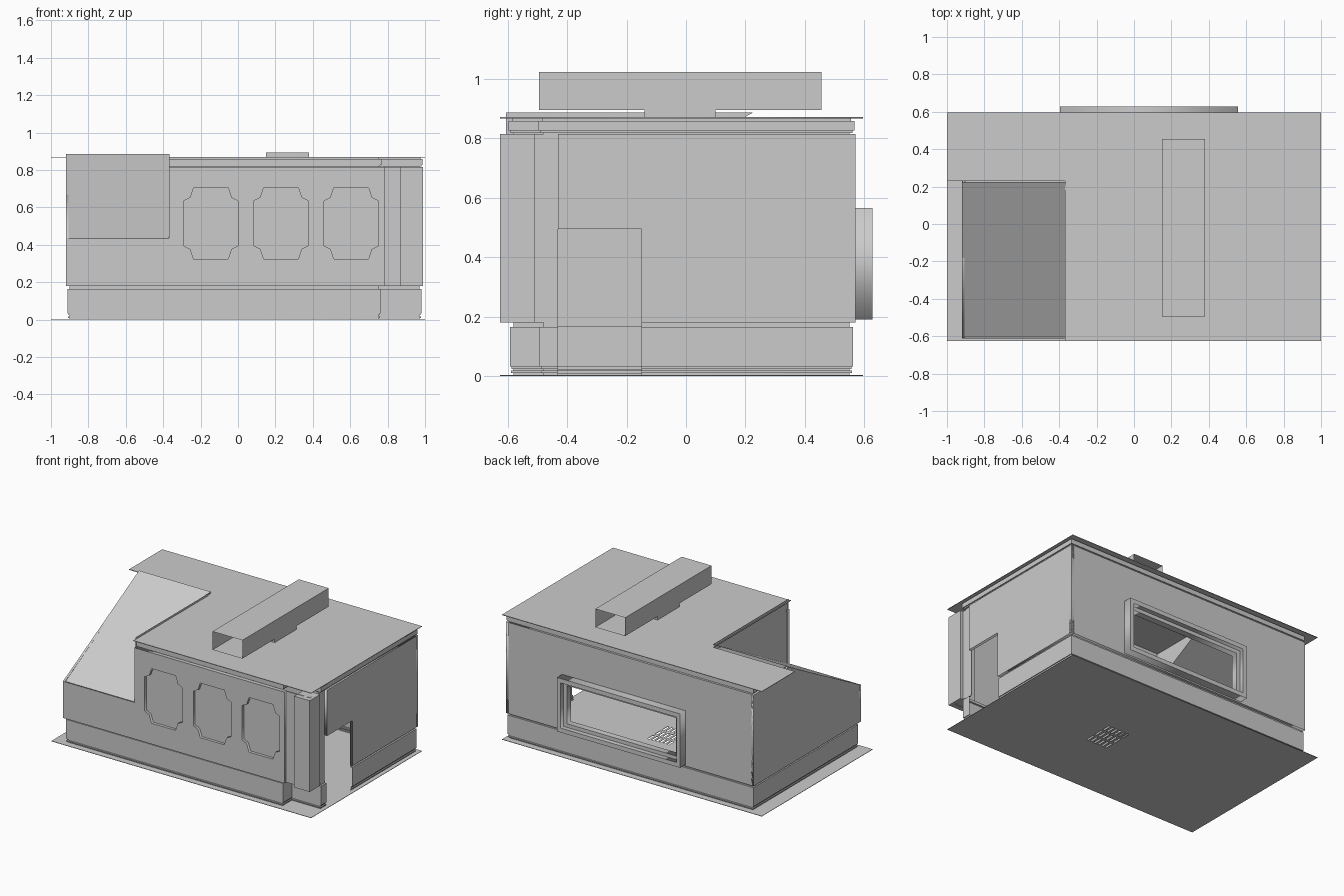
import bpy, bmesh
from math import radians

cube = bpy.data.objects.get("Cube")
if cube:
    bpy.data.objects.remove(cube, do_unlink=True)

grey = bpy.data.materials.new("plain grey")
grey.use_nodes = True
GREY = (0.6, 0.6, 0.6, 1)
grey.diffuse_color = GREY
grey.node_tree.nodes["Principled BSDF"].inputs["Base Color"].default_value = GREY

FACING = {"x": (radians(90), 0, radians(90)), "y": (radians(90), 0, 0), "z": (0, 0, 0)}


def mesh_object(name, bm):
    mesh = bpy.data.meshes.new(name)
    bm.to_mesh(mesh)
    bm.free()
    obj = bpy.data.objects.new(name, mesh)
    mesh.materials.append(grey)
    bpy.context.collection.objects.link(obj)
    return obj


def box(name, x, y, z):
    bm = bmesh.new()
    bmesh.ops.create_cube(bm, size=1)
    for v in bm.verts:
        v.co = [(r[0] + r[1]) / 2 + c * (r[1] - r[0]) for r, c in zip((x, y, z), v.co)]
    return mesh_object(name, bm)


def rect(a0, b0, a1, b1):
    return [(a0, b0), (a1, b0), (a1, b1), (a0, b1)]


def plate(name, axis, low, high, *loops):
    """Flat slab square to an axis; the first loop is the outline, the rest are holes."""
    curve = bpy.data.curves.new(name, "CURVE")
    curve.dimensions, curve.fill_mode = "2D", "BOTH"
    curve.extrude = (high - low) / 2
    for loop in loops:
        spline = curve.splines.new("POLY")
        spline.points.add(len(loop) - 1)
        for p, (a, b) in zip(spline.points, loop):
            p.co = (a, b, 0, 1)
        spline.use_cyclic_u = True
    obj = bpy.data.objects.new(name, curve)
    curve.materials.append(grey)
    obj.rotation_euler = FACING[axis]
    obj.location["xyz".index(axis)] = (low + high) / 2
    bpy.context.collection.objects.link(obj)
    bpy.ops.object.select_all(action="DESELECT")
    bpy.context.view_layer.objects.active = obj
    obj.select_set(True)
    bpy.ops.object.convert(target="MESH")
    return obj


def molding(name, path, profile):
    """Sheet swept along a path of (x, y, outward x, outward y) with (offset, z) profile."""
    bm = bmesh.new()
    rows = [[bm.verts.new((x + d * sx, y + d * sy, z)) for x, y, sx, sy in path]
            for d, z in profile]
    for low, high in zip(rows, rows[1:]):
        for i in range(len(path) - 1):
            bm.faces.new((low[i], low[i + 1], high[i + 1], high[i]))
    return mesh_object(name, bm)


def sheet(name, points):
    bm = bmesh.new()
    bm.faces.new([bm.verts.new(p) for p in points])
    return mesh_object(name, bm)


def ticket(cx, cz, w, h, n):
    """Panel outline with notched corners."""
    quarter = [(w, h - 2 * n), (w - n, h - 1.5 * n), (w - 1.5 * n, h)]
    out = []
    for sx, sz in ((1, 1), (-1, 1), (-1, -1), (1, -1)):
        q = quarter if sx * sz > 0 else quarter[::-1]
        out += [(cx + sx * a, cz + sz * b) for a, b in q]
    return out


# Floor with a slotted drain, and the roof cut away over the sloping corner
slots = [rect(0.09 + i * 0.03, -0.16 + j * 0.08, 0.105 + i * 0.03, -0.1 + j * 0.08)
         for i in range(6) for j in range(3)]
plate("floor", "z", 0, 0.003, rect(-1, -0.625, 1, 0.595), *slots)
plate("roof", "z", 0.867, 0.871, [(-0.37, -0.625), (1, -0.625), (1, 0.595),
                                  (-1, 0.595), (-1, 0.23), (-0.37, 0.23)])
for i, y in enumerate((-0.25, 0.17)):
    box(f"ceiling_beam_{i}", (-0.36, 0.96), (y - 0.045, y + 0.045), (0.83, 0.869))

# Skirting around the room, broken by the doorway
notch = [(0.75, -0.58, 1, -1), (0.75, -0.48, 1, -1), (0.97, -0.48, 1, -1)]
back = [(-0.9, 0.55, -1, 1), (0.97, 0.55, 1, 1)]
molding("skirting", [(0.97, -0.15, 1, 0), back[1], back[0], (-0.9, -0.58, -1, -1)]
        + notch + [(0.97, -0.43, 1, 0)],
        [(0, 0.003), (0, 0.01), (0.008, 0.01), (0.008, 0.018), (0, 0.018), (0, 0.024),
         (0.006, 0.024), (0.006, 0.032), (0.012, 0.032), (0.012, 0.165), (0, 0.165), (0, 0.182)])

# Cornice below the roof
molding("cornice", [(-0.37, -0.58, 0, -1)] + notch + back[::-1] + [(-0.9, 0.2, -1, 0)],
        [(0, 0.81), (0, 0.818), (0.01, 0.818), (0.01, 0.826), (0.017, 0.826),
         (0.017, 0.858), (0.005, 0.858), (0.005, 0.868)])

# Upper walls
panels = [ticket(x, 0.515, 0.145, 0.19, 0.035) for x in (-0.145, 0.23, 0.605)]
plate("front_wall", "y", -0.612, -0.592,
      [(-0.92, 0.18), (0.785, 0.18), (0.785, 0.815), (-0.37, 0.815), (-0.37, 0.435),
       (-0.92, 0.435)], *panels)
plate("front_wall_backing", "y", -0.592, -0.585, rect(-0.36, 0.18, 0.97, 0.815))
box("corner_pillar", (0.87, 0.99), (-0.625, -0.51), (0.18, 0.815))
plate("left_wall_backing", "x", 0.962, 0.968, rect(-0.59, 0.18, -0.43, 0.815))
plate("left_wall", "x", 0.968, 0.988,
      [(-0.15, 0.18), (0.57, 0.18), (0.57, 0.815), (-0.43, 0.815), (-0.43, 0.495),
       (-0.15, 0.495)])
plate("right_wall", "x", -0.92, -0.905,
      [(-0.61, 0.18), (0.57, 0.18), (0.57, 0.815), (0.2, 0.815), (0.2, 0.87), (-0.61, 0.435)])
plate("back_wall", "y", 0.55, 0.57, rect(-0.92, 0.18, 0.988, 0.815),
      rect(-0.36, 0.235, 0.52, 0.525))

# Sloping corner and the upright wall beside it
sheet("sloping_roof", [(-0.92, -0.605, 0.435), (-0.365, -0.605, 0.435),
                       (-0.365, 0.225, 0.886), (-0.92, 0.225, 0.886)])
sheet("slope_side_wall", [(-0.365, -0.605, 0.435), (-0.365, 0.225, 0.886),
                          (-0.365, -0.605, 0.886)])

# Stepped window frame on the back
plate("window_frame", "y", 0.57, 0.628, rect(-0.395, 0.19, 0.555, 0.565),
      rect(-0.365, 0.22, 0.525, 0.535))
plate("window_inner_frame", "y", 0.55, 0.595, rect(-0.37, 0.215, 0.53, 0.54),
      rect(-0.34, 0.245, 0.5, 0.51))

# Open roof duct on its neck
molding("roof_duct", [(0.15, -0.495, 0, 1), (0.38, -0.495, 0, 1)], [(0, 0.895), (0.95, 0.895)])
molding("roof_duct_top", [(0.15, -0.495, 0, 1), (0.38, -0.495, 0, 1)], [(0, 1.023), (0.95, 1.023)])
for side, x in (("right", 0.15), ("left", 0.38)):
    sheet(f"roof_duct_{side}", [(x, -0.495, 0.895), (x, 0.455, 0.895),
                                (x, 0.455, 1.023), (x, -0.495, 1.023)])
box("duct_neck", (0.15, 0.38), (-0.14, 0.1), (0.87, 0.895))
